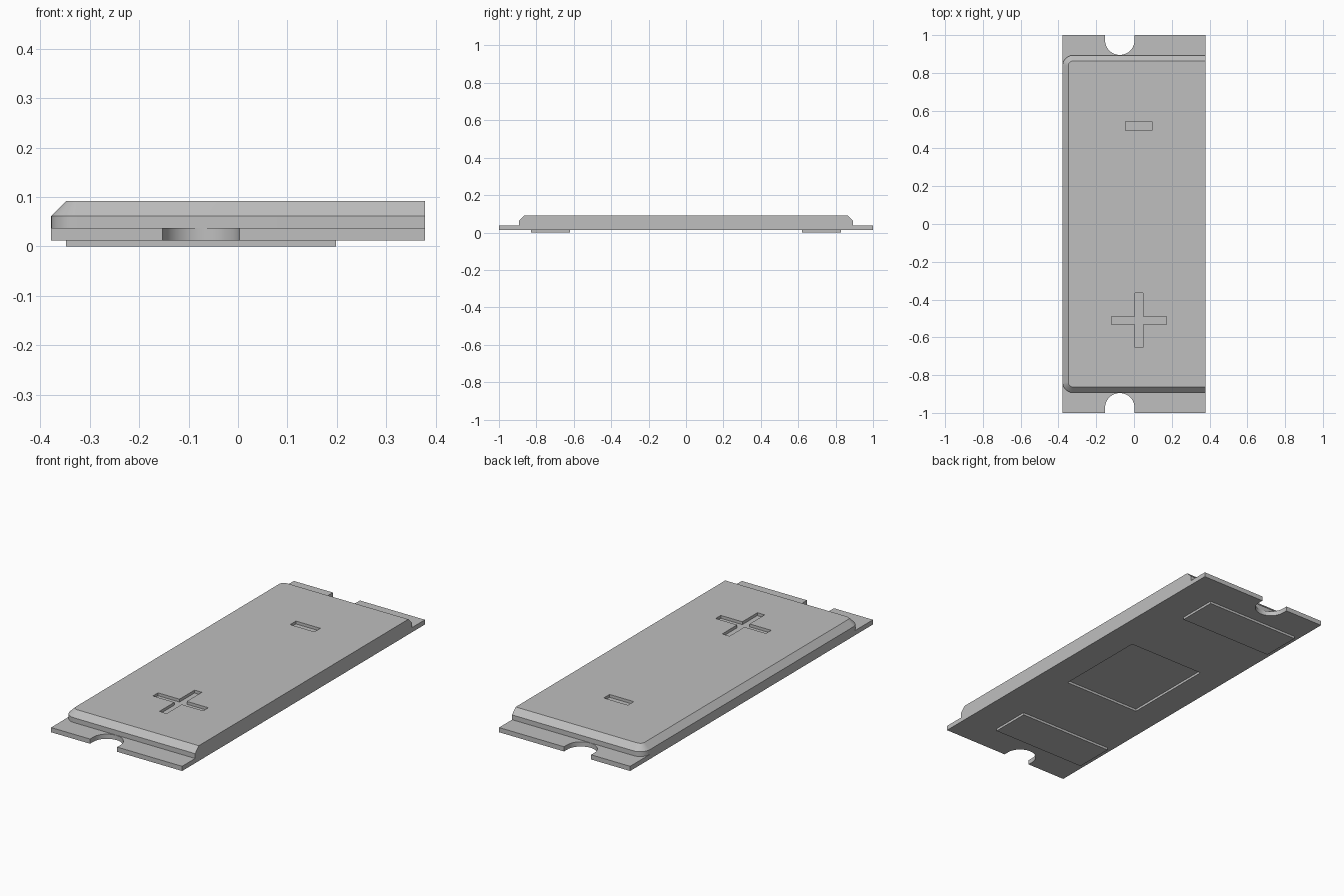
import bpy, bmesh
from math import cos, sin, pi, radians

cube = bpy.data.objects.get("Cube")
if cube:
    bpy.data.objects.remove(cube, do_unlink=True)

GREY = (0.52, 0.52, 0.52, 1)
grey = bpy.data.materials.new("plain grey")
grey.use_nodes = True
grey.diffuse_color = GREY
grey.node_tree.nodes["Principled BSDF"].inputs["Base Color"].default_value = GREY

# Main dimensions
HALF_X, HALF_Y, LID_Y = 0.378, 1.0, 0.893
PLATE_Z, STEP_Z, CHAMFER_Z, TOP_Z = 0.0125, 0.037, 0.062, 0.092
CORNER, INSET = 0.055, 0.03
ENGRAVE = 0.015


def arc(cx, cy, r, start, end, n):
    angles = [radians(start + (end - start) * i / n) for i in range(n + 1)]
    return [(cx + r * cos(a), cy + r * sin(a)) for a in angles]


def stack(name, layers):
    """Solid through matching outlines, given as (z, points) from bottom to top."""
    bm = bmesh.new()
    rings = [[bm.verts.new((x, y, z)) for x, y in pts] for z, pts in layers]
    bm.faces.new(rings[0][::-1])
    bm.faces.new(rings[-1])
    for low, high in zip(rings, rings[1:]):
        for i in range(len(low)):
            j = (i + 1) % len(low)
            bm.faces.new((low[i], low[j], high[j], high[i]))
    bmesh.ops.recalc_face_normals(bm, faces=bm.faces)
    mesh = bpy.data.meshes.new(name)
    bm.to_mesh(mesh)
    bm.free()
    mesh.materials.append(grey)
    obj = bpy.data.objects.new(name, mesh)
    bpy.context.collection.objects.link(obj)
    return obj


def slab(name, x0, x1, y0, y1, z0, z1):
    pts = [(x0, y0), (x1, y0), (x1, y1), (x0, y1)]
    return stack(name, [(z0, pts), (z1, pts)])


def carve(target, cutter):
    """Cut one solid out of another, then discard the cutter."""
    cutter.hide_render = True
    mod = target.modifiers.new("cut", 'BOOLEAN')
    mod.operation, mod.solver, mod.object = 'DIFFERENCE', 'EXACT', cutter
    bpy.context.view_layer.objects.active = target
    bpy.ops.object.modifier_apply(modifier=mod.name)
    bpy.data.objects.remove(cutter, do_unlink=True)


def smooth(obj):
    bpy.ops.object.select_all(action='DESELECT')
    obj.select_set(True)
    bpy.context.view_layer.objects.active = obj
    bpy.ops.object.shade_smooth_by_angle(angle=radians(30))


# Base plate with a round notch in each end
NOTCH_X, NOTCH_R, NOTCH_Y = -0.075, 0.078, 0.973
front_notch = arc(NOTCH_X, -NOTCH_Y, NOTCH_R, 180, 0, 24)
half = [(-HALF_X, -HALF_Y), (NOTCH_X - NOTCH_R, -HALF_Y), *front_notch,
        (NOTCH_X + NOTCH_R, -HALF_Y), (HALF_X, -HALF_Y)]
outline = half + [(x, -y) for x, y in reversed(half)]
plate = stack("base_plate", [(PLATE_Z, outline), (STEP_Z, outline)])

# Square recess in the underside
carve(plate, slab("recess_cutter", -0.222, 0.222, -0.25, 0.25, 0, PLATE_Z * 2))
smooth(plate)


# Lid: rounded and chamfered on three sides, flush with the plate on the fourth
def lid_outline(inset):
    r = CORNER - inset
    cx, cy = CORNER - HALF_X, LID_Y - CORNER
    return [(HALF_X, -LID_Y + inset), (HALF_X, LID_Y - inset),
            *arc(cx, cy, r, 90, 180, 10), *arc(cx, -cy, r, 180, 270, 10)]


lid = stack("lid", [(STEP_Z, lid_outline(0)), (CHAMFER_Z, lid_outline(0)),
                    (TOP_Z, lid_outline(INSET))])

# Engraved minus and plus marks
FLOOR, ABOVE = TOP_Z - ENGRAVE, TOP_Z + ENGRAVE
carve(lid, slab("minus_cutter", -0.045, 0.095, 0.494, 0.542, FLOOR, ABOVE))
PLUS_X, PLUS_Y, ARM, THICK = 0.026, -0.51, 0.145, 0.021
quarter = [(ARM, -THICK), (ARM, THICK), (THICK, THICK)]
plus = []
for k in range(4):
    c, s = round(cos(k * pi / 2)), round(sin(k * pi / 2))
    plus += [(PLUS_X + c * x - s * y, PLUS_Y + s * x + c * y) for x, y in quarter]
carve(lid, stack("plus_cutter", [(FLOOR, plus), (ABOVE, plus)]))
smooth(lid)

# Contact pads under each end
for name, side in (("front_pad", -1), ("back_pad", 1)):
    y0, y1 = sorted((side * 0.62, side * 0.83))
    slab(name, -0.348, 0.198, y0, y1, 0, PLATE_Z)
